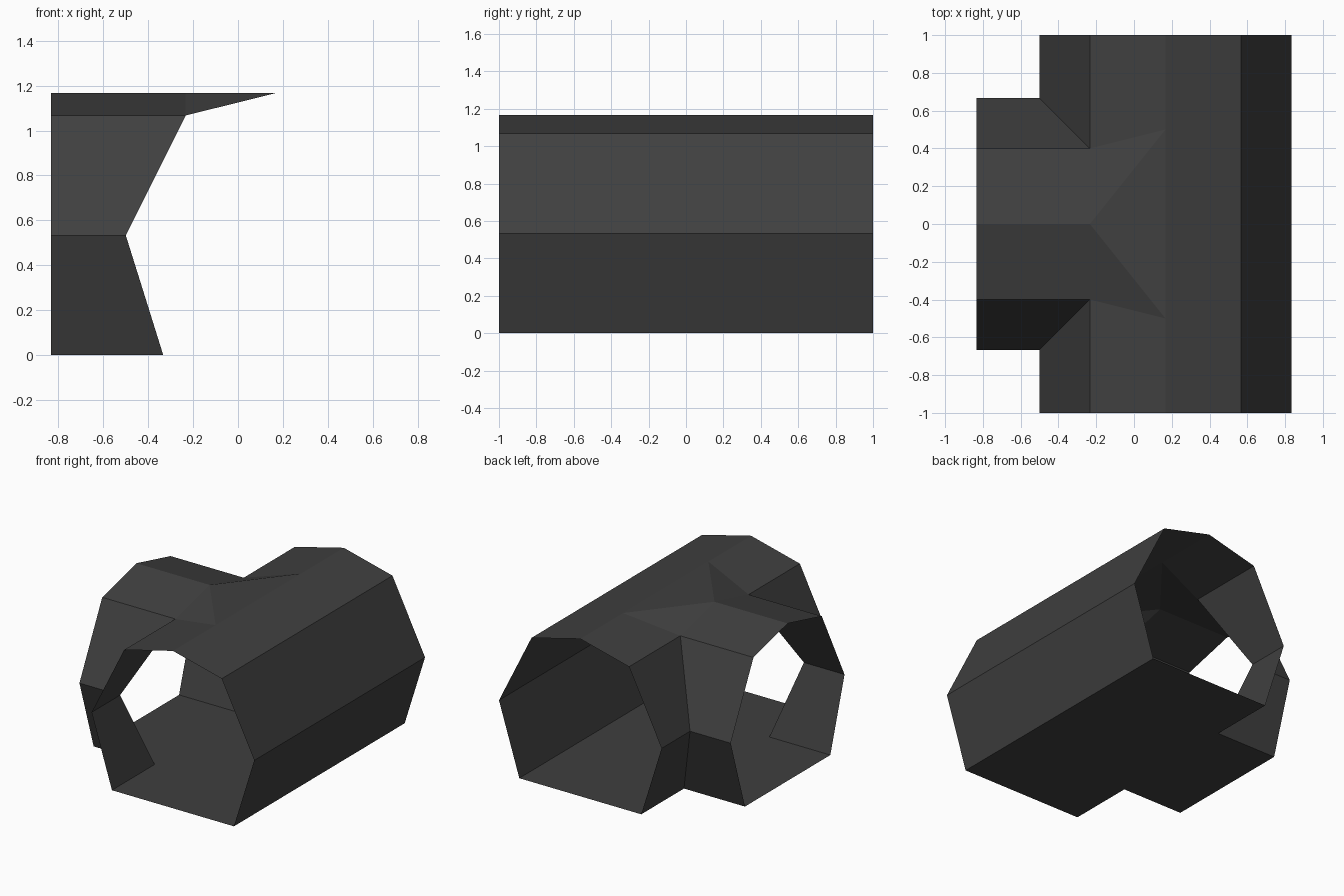
import bpy
import bmesh

cube = bpy.data.objects.get("Cube")
if cube:
    bpy.data.objects.remove(cube, do_unlink=True)

rock = bpy.data.materials.new("dark grey rock")
rock.use_nodes = True
colour = (0.05, 0.05, 0.05, 1)
rock.diffuse_color = colour
rock.node_tree.nodes["Principled BSDF"].inputs["Base Color"].default_value = colour

CX = 1 / 6          # centre line of the main tunnel
END_X = -5 / 6      # open end of the side branch
JOIN = 0.5          # half length of the flat roof joint
TOP = 7 / 6
# Half cross-section shared by both tunnels: (half width, height)
PROFILE = [(0.5, 0), (2 / 3, 0.533), (0.4, 1.067)]


def build(name, faces):
    """Make a part from its back half, mirrored to the front."""
    bm = bmesh.new()
    for face in faces:
        bm.faces.new([bm.verts.new(p) for p in face])
    bmesh.ops.remove_doubles(bm, verts=bm.verts, dist=0.0005)
    mesh = bpy.data.meshes.new(name)
    bm.to_mesh(mesh)
    bm.free()
    mesh.materials.append(rock)
    ob = bpy.data.objects.new(name, mesh)
    bpy.context.collection.objects.link(ob)
    mirror = ob.modifiers.new("front half", 'MIRROR')
    mirror.use_axis = (False, True, False)
    mirror.use_clip = True
    return ob


def strips(line_a, line_b):
    """Quads between two matching lines of points."""
    return [(line_a[i], line_b[i], line_b[i + 1], line_a[i + 1])
            for i in range(len(line_a) - 1)]


# Unbroken wall and half roof of the main tunnel
far = PROFILE + [(0, TOP)]
build("straight_wall", strips([(CX + w, 0, z) for w, z in far],
                              [(CX + w, 1, z) for w, z in far]))

# Mitred corner where the branch leaves the main tunnel
corner = [(CX - w, w, z) for w, z in PROFILE]
end = [(CX - w, 1, z) for w, z in PROFILE]
mouth = [(END_X, w, z) for w, z in PROFILE]
build("main_corner_wall", strips(end, corner))
build("branch_wall", strips(corner, mouth))

# Roof over the junction side, with a flat patch where the ridges meet
shoulder = corner[-1]
ridge_bend = (shoulder[0], 0, TOP)
ridge_mid = (CX, 0, TOP)
ridge_join = (CX, JOIN, TOP)
build("main_roof", [(end[-1], shoulder, ridge_join, (CX, 1, TOP))])
build("branch_roof", [(shoulder, mouth[-1], (END_X, 0, TOP), ridge_bend)])
build("roof_joint", [(shoulder, ridge_bend, ridge_join),
                     (ridge_bend, ridge_mid, ridge_join)])

# Flat floor of both tunnels
left, right, half = CX - 0.5, CX + 0.5, 0.5
build("floor", [
    ((left, 0, 0), (right, 0, 0), (right, 1, 0), (left, 1, 0)),
    ((END_X, 0, 0), (left, 0, 0), (left, half, 0), (END_X, half, 0)),
])
